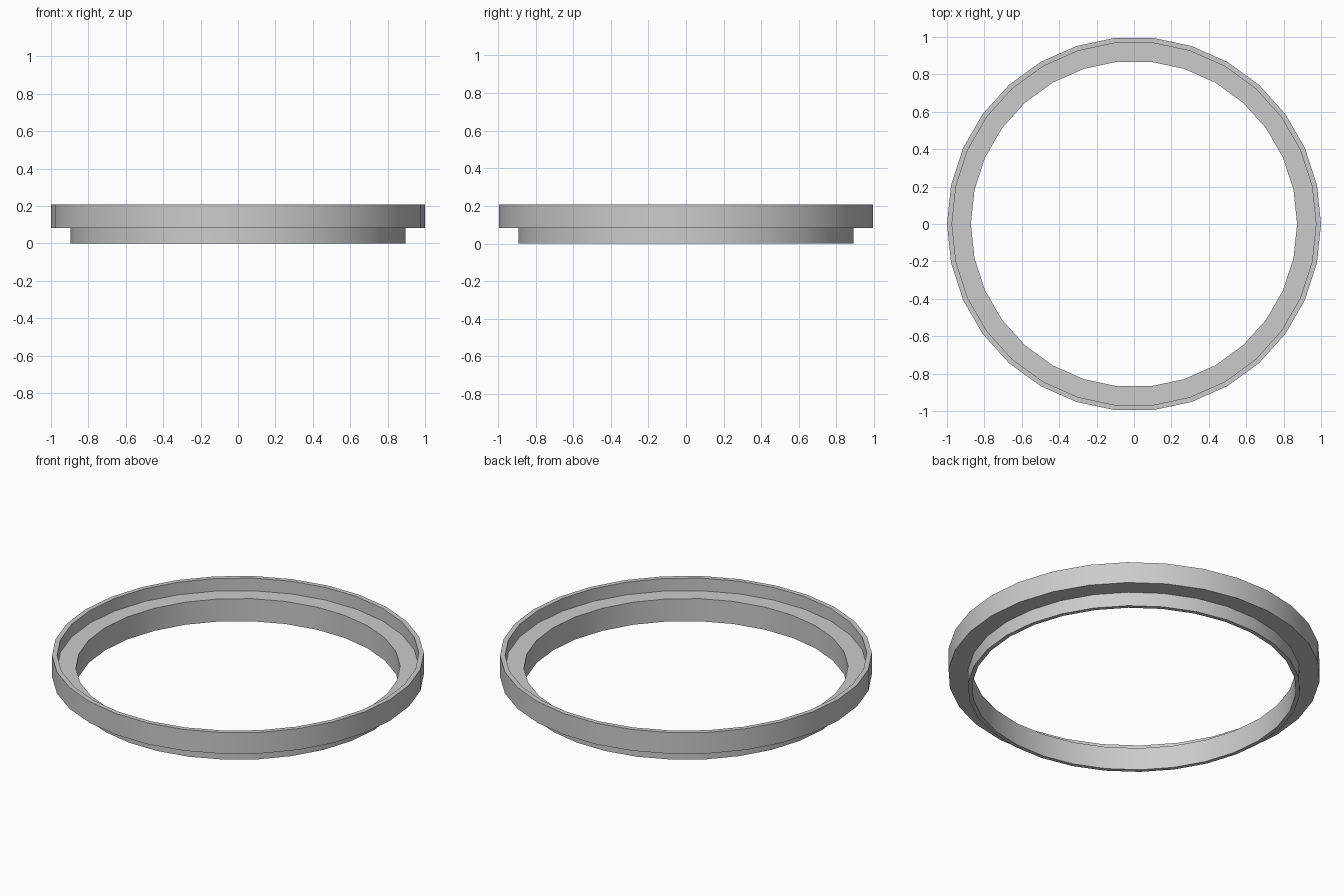
import bpy
import bmesh
import math

cube = bpy.data.objects.get("Cube")
if cube:
    bpy.data.objects.remove(cube, do_unlink=True)

SIDES = 30

# Plain grey material
grey = bpy.data.materials.new("grey")
grey.use_nodes = True
colour = (0.6, 0.6, 0.6, 1.0)
grey.diffuse_color = colour
grey.node_tree.nodes["Principled BSDF"].inputs["Base Color"].default_value = colour


def revolve(name, profile):
    """Turn a closed (radius, height) profile into a ring around z."""
    bm = bmesh.new()
    rings = []
    for i in range(SIDES):
        a = 2 * math.pi * i / SIDES
        rings.append([bm.verts.new((r * math.cos(a), r * math.sin(a), z))
                      for r, z in profile])
    n = len(profile)
    for i in range(SIDES):
        here, there = rings[i], rings[(i + 1) % SIDES]
        for j in range(n):
            k = (j + 1) % n
            bm.faces.new((here[j], there[j], there[k], here[k]))
    bmesh.ops.recalc_face_normals(bm, faces=bm.faces)
    mesh = bpy.data.meshes.new(name)
    bm.to_mesh(mesh)
    bm.free()
    mesh.materials.append(grey)
    obj = bpy.data.objects.new(name, mesh)
    bpy.context.collection.objects.link(obj)
    bpy.ops.object.select_all(action="DESELECT")
    obj.select_set(True)
    bpy.context.view_layer.objects.active = obj
    bpy.ops.object.shade_smooth_by_angle(angle=math.radians(30))
    return obj


# Stepped ring: narrow foot, wide collar, inner ledge and thin raised lip
revolve("stepped_ring", [
    (0.872, 0.0), (0.895, 0.0),      # foot
    (0.895, 0.083), (1.0, 0.083),    # underside of collar
    (1.0, 0.209), (0.973, 0.209),    # lip
    (0.973, 0.134), (0.872, 0.134),  # inner ledge
])
